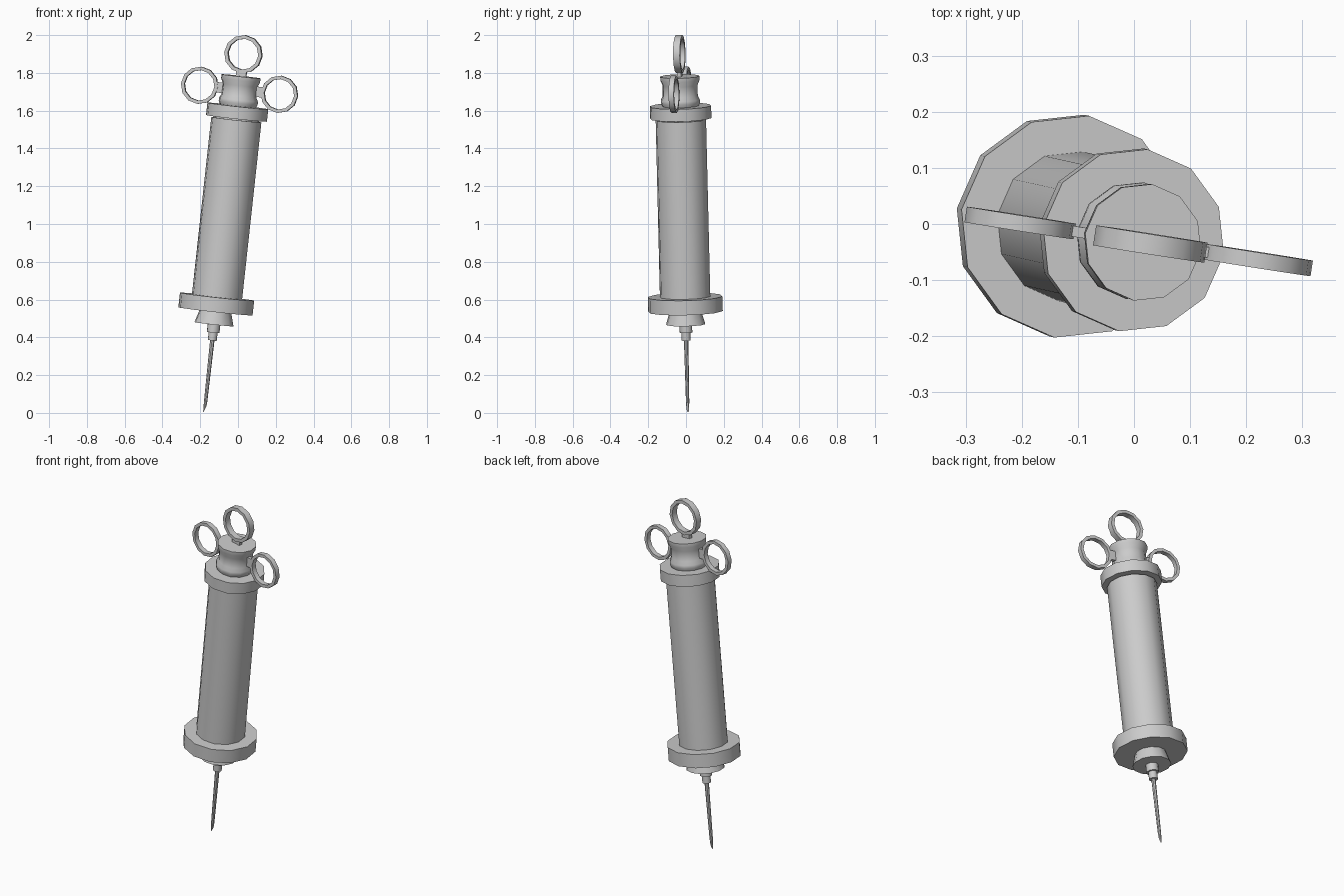
import bpy, bmesh, math
from mathutils import Matrix, Vector

if "Cube" in bpy.data.objects:
    bpy.data.objects.remove(bpy.data.objects["Cube"])

# Leaning frame shared by every part (local z runs from needle tip to thumb ring)
axis = Vector((0.109, -0.024, 1)).normalized()
side = Vector((math.cos(math.radians(8.9)), -math.sin(math.radians(8.9)), 0))
side = (side - axis * side.dot(axis)).normalized()
depth = axis.cross(side)
FRAME = Matrix((side, depth, axis)).transposed().to_4x4()
FRAME.translation = Vector((-0.178, 0.010, 0))


def finish(bm, name, smooth=True):
    bmesh.ops.recalc_face_normals(bm, faces=bm.faces)
    bm.transform(FRAME)
    me = bpy.data.meshes.new(name)
    bm.to_mesh(me)
    bm.free()
    ob = bpy.data.objects.new(name, me)
    bpy.context.collection.objects.link(ob)
    if smooth:
        bpy.ops.object.select_all(action='DESELECT')
        ob.select_set(True)
        bpy.context.view_layer.objects.active = ob
        bpy.ops.object.shade_smooth_by_angle(angle=math.radians(35))
    return ob


def turned(name, profile, sides=12, slant=0):
    """Capped solid of revolution from (radius, height) pairs, bottom to top."""
    bm = bmesh.new()
    loops = []
    for i, (r, z) in enumerate(profile):
        loop = []
        for k in range(sides):
            a = math.tau * k / sides
            x = r * math.cos(a)
            loop.append(bm.verts.new((x, r * math.sin(a), z + (slant * (x + r) if i == 0 else 0))))
        loops.append(loop)
    for lo, hi in zip(loops, loops[1:]):
        for k in range(sides):
            n = (k + 1) % sides
            bm.faces.new((lo[k], lo[n], hi[n], hi[k]))
    bm.faces.new(loops[0][::-1])
    bm.faces.new(loops[-1])
    return finish(bm, name)


def ring(name, x, z, outer, inner, width, sides=12):
    """Finger ring with a rectangular section, lying in the local xz plane."""
    bm = bmesh.new()
    section = ((outer, -width / 2), (outer, width / 2), (inner, width / 2), (inner, -width / 2))
    loops = []
    for k in range(sides):
        a = math.tau * k / sides
        loops.append([bm.verts.new((x + r * math.cos(a), y, z + r * math.sin(a))) for r, y in section])
    for k in range(sides):
        p, q = loops[k], loops[(k + 1) % sides]
        for j in range(4):
            m = (j + 1) % 4
            bm.faces.new((p[j], p[m], q[m], q[j]))
    return finish(bm, name)


def bar(name, centre, size):
    bm = bmesh.new()
    bmesh.ops.create_cube(bm, size=1, matrix=Matrix.Translation(centre) @ Matrix.Diagonal((*size, 1)))
    return finish(bm, name, smooth=False)


# Needle with a slanted tip, and its stepped hub
turned("needle", [(0.007, 0.003), (0.009, 0.06), (0.012, 0.40)], sides=8, slant=2.5)
turned("needle_hub", [(0.024, 0.386), (0.024, 0.428), (0.034, 0.428), (0.034, 0.48)])
turned("nozzle_collar", [(0.105, 0.472), (0.083, 0.548)])

# Barrel between two flanges
turned("lower_flange", [(0.2, 0.541), (0.2, 0.619)])
turned("barrel", [(0.135, 0.61), (0.135, 1.562)])
turned("barrel_neck", [(0.122, 1.55), (0.122, 1.58)])
turned("upper_flange", [(0.164, 1.569), (0.164, 1.635)])

# Waisted spool on top
turned("grip_spool", [(0.095, 1.63), (0.105, 1.652), (0.105, 1.668), (0.094, 1.688),
                      (0.093, 1.745), (0.105, 1.772), (0.105, 1.793)])

# Three finger rings and their short links
ring("thumb_ring", 0, 1.911, 0.101, 0.082, 0.036)
bar("thumb_link", (0, 0, 1.805), (0.055, 0.022, 0.04))
for s, label in ((-1, "left"), (1, "right")):
    ring(label + "_finger_ring", s * 0.215, 1.721, 0.099, 0.081, 0.028)
    bar(label + "_finger_link", (s * 0.105, 0, 1.721), (0.04, 0.019, 0.055))
